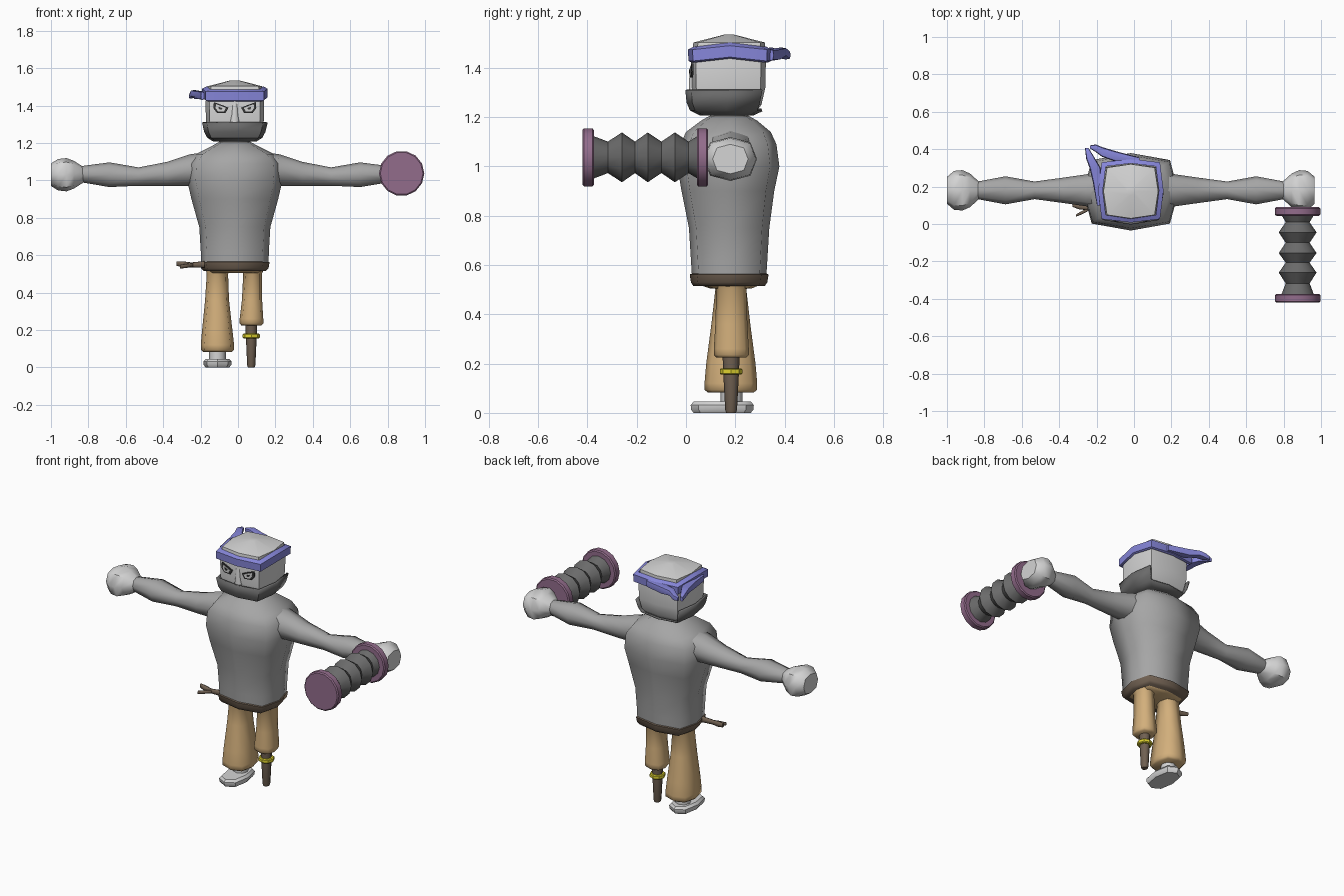
import bpy, bmesh, math

CX = -0.017          # the body's own centre line
CY = 0.175


def material(name, rgb):
    m = bpy.data.materials.new(name)
    m.diffuse_color = (*rgb, 1)
    return m


SKIN = material("pale grey", (0.66, 0.66, 0.66))
SHIRT = material("shirt grey", (0.38, 0.38, 0.38))
DARK = material("dark grey", (0.145, 0.145, 0.145))
PURPLE = material("purple", (0.29, 0.15, 0.26))
BLUE = material("bandana blue", (0.24, 0.24, 0.70))
TAN = material("trouser tan", (0.65, 0.43, 0.20))
BROWN = material("brown", (0.165, 0.12, 0.085))
YELLOW = material("yellow", (0.75, 0.66, 0.03))
INK = material("eye black", (0.04, 0.04, 0.04))


def finish(name, bm, mat, angle):
    bmesh.ops.recalc_face_normals(bm, faces=bm.faces)
    mesh = bpy.data.meshes.new(name)
    bm.to_mesh(mesh)
    bm.free()
    mesh.materials.append(mat)
    ob = bpy.data.objects.new(name, mesh)
    bpy.context.collection.objects.link(ob)
    if angle:
        bpy.ops.object.select_all(action='DESELECT')
        ob.select_set(True)
        bpy.context.view_layer.objects.active = ob
        bpy.ops.object.shade_smooth_by_angle(angle=math.radians(angle))
    return ob


def loft(name, mat, rings, axis='z', n=8, p=3.5, angle=70, closed=False, cut=None):
    """Skin superellipse rings (t, centre a, centre b, radius a, radius b) along an axis.
    closed joins last ring to first; cut removes faces by their centre."""
    bm = bmesh.new()
    loops = []
    for t, ca, cb, ra, rb in rings:
        loop = []
        for k in range(n):
            c, s = math.cos(2 * math.pi * k / n), math.sin(2 * math.pi * k / n)
            r = (abs(c) ** p + abs(s) ** p) ** (-1 / p)
            a, b = ca + ra * r * c, cb + rb * r * s
            loop.append(bm.verts.new({'x': (t, a, b), 'y': (a, t, b), 'z': (a, b, t)}[axis]))
        loops.append(loop)
    pairs = list(zip(loops, loops[1:])) + ([(loops[-1], loops[0])] if closed else [])
    for lo, hi in pairs:
        for k in range(n):
            j = (k + 1) % n
            bm.faces.new((lo[k], lo[j], hi[j], hi[k]))
    if not closed:
        bm.faces.new(loops[0])
        bm.faces.new(loops[-1])
    if cut:
        bad = [f for f in bm.faces if cut(f.calc_center_median())]
        bmesh.ops.delete(bm, geom=bad, context='FACES')
    return finish(name, bm, mat, angle)


def plate(name, mat, outline, y, slope, depth=0.008):
    """Thin plate facing -y; slope follows the face turning away from the centre."""
    bm = bmesh.new()
    front = bm.faces.new([bm.verts.new((x, y + slope * abs(x - CX), z)) for x, z in outline])
    ext = bmesh.ops.extrude_face_region(bm, geom=[front])
    for v in ext['geom']:
        if isinstance(v, bmesh.types.BMVert):
            v.co.y += depth
    return finish(name, bm, mat, 0)


# Torso and belt
loft("torso", SHIRT, [(z, CX, cy, rx, ry) for z, cy, rx, ry in [
    (0.54, .175, .180, .150), (0.62, .175, .182, .155), (0.75, .175, .190, .163),
    (0.90, .170, .232, .188), (1.00, .172, .255, .207), (1.09, .172, .250, .195),
    (1.14, .172, .210, .172), (1.185, .175, .120, .115), (1.205, .175, .085, .080)]])
loft("belt", BROWN, [(z, CX, CY, rx, ry) for z, rx, ry in [
    (0.515, .165, .145), (0.53, .180, .155), (0.562, .186, .160), (0.566, .176, .15)]])
loft("belt_tail_upper", BROWN, [(-.18, .09, .55, .012, .018), (-.25, .085, .548, .01, .013),
                                (-.29, .09, .55, .013, .016), (-.33, .10, .555, .008, .012)], 'x')
loft("belt_tail_lower", BROWN, [(-.24, .08, .548, .008, .01), (-.28, .06, .542, .009, .011),
                                (-.31, .045, .538, .006, .01)], 'x')

# Neck and head
loft("neck", SKIN, [(1.19, CX, CY, .085, .078), (1.24, CX, CY, .085, .078)], p=2.5)
loft("head", SKIN, [(z, CX, cy, rx, ry) for z, cy, rx, ry in [
    (1.222, .168, .120, .115), (1.25, .168, .142, .138), (1.32, .172, .155, .150),
    (1.42, .172, .156, .152), (1.503, .175, .146, .145), (1.535, .175, .02, .02)]],
     p=5, angle=50)
loft("nose", SKIN, [(1.31, CX, .028, .026, .016), (1.35, CX, .027, .018, .015),
                    (1.415, CX, .028, .014, .008)], p=2)

# Beard band: wraps front and sides, open at the back
beard = loft("beard", DARK, [(1.218, CX, .165, .110, .105), (1.235, CX, .165, .138, .140),
                             (1.262, CX, .166, .152, .152), (1.312, CX, .169, .164, .160)],
             p=5, angle=40, cut=lambda c: c.y > 0.28 or c.z > 1.311)
solid = beard.modifiers.new("thickness", 'SOLIDIFY')
solid.thickness = 0.012

# Eyes: dark rim, pale eye and pupil as thin plates
rim = [(.034, 1.388), (.062, 1.400), (.112, 1.418), (.115, 1.386), (.096, 1.361), (.050, 1.360)]
for side, word in ((-1, "right"), (1, "left")):
    for part, mat, scale, y in (("eye_rim", INK, 1, .010), ("eye", SKIN, .68, .007),
                                ("pupil", INK, .25, .004)):
        pts = [(CX + side * (.077 + (x - .077) * scale), 1.385 + (z - 1.385) * scale)
               for x, z in rim]
        plate(f"{word}_{part}", mat, pts, y, 0.11)

# Bandana: a closed sloping band, lifted at the sides, with two tied ends
band = loft("bandana", BLUE, [(1.422, CX, .178, .164, .156), (1.428, CX, .178, .175, .168),
                              (1.474, CX, .178, .175, .170), (1.487, CX, .178, .150, .146)],
            p=6, angle=45, closed=True)
for v in band.data.vertices:
    if abs(v.co.y - .178) < .02:
        v.co.z += 0.016
loft("bandana_tail_back", BLUE, [(.03, .345, 1.452, .010, .022), (-.10, .362, 1.455, .028, .024),
                                 (-.17, .385, 1.465, .026, .018), (-.205, .405, 1.452, .020, .018),
                                 (-.235, .412, 1.448, .008, .012)], 'x', angle=45)
loft("bandana_tail_side", BLUE, [(.10, -.190, 1.452, .008, .022), (.22, -.195, 1.455, .024, .024),
                                 (.30, -.208, 1.460, .030, .018), (.35, -.232, 1.465, .024, .018),
                                 (.405, -.252, 1.450, .010, .014)], 'y', angle=45)

# Arms and fists
for side, word in ((-1, "right"), (1, "left")):
    loft(f"{word}_arm", SHIRT, [(CX + side * d, .18, z, ry, rz) for d, z, ry, rz in [
        (.16, 1.060, .110, .090), (.24, 1.055, .085, .084), (.36, 1.035, .068, .064),
        (.515, 1.020, .047, .049), (.67, 1.030, .075, .066), (.83, 1.033, .045, .042)]],
         'x', p=2.3)
    loft(f"{word}_fist", SKIN, [(CX + side * d, .18, 1.03, ry, rz) for d, ry, rz in [
        (.81, .045, .042), (.86, .090, .074), (.90, .108, .089),
        (.945, .104, .084), (.983, .072, .060)]], 'x', p=2.5, angle=50)

# Bellows weapon: folded tube between two discs
SX, SZ = 0.875, 1.037
folds = [(-.380, .088), (-.317, .064), (-.260, .101), (-.207, .064), (-.155, .101),
         (-.100, .064), (-.045, .101), (.010, .064), (.050, .088)]
loft("bellows", DARK, [(y, SX, SZ, r, r) for y, r in folds], 'y', n=12, p=2, angle=35)
for word, y in (("front", -.42), ("rear", .044)):
    loft(f"{word}_disc", PURPLE, [(y + d, SX, SZ, r, r) for d, r in
                                  [(0, .114), (.006, .121), (.040, .121), (.046, .114)]],
         'y', n=14, p=2, angle=40)

# Trousers
loft("hips", TAN, [(.55, CX, CY, .165, .140), (.525, CX, CY, .162, .138),
                   (.505, CX, .182, .140, .085)])
loft("right_trouser_leg", TAN, [(z, cx, .182, rx, ry) for z, cx, rx, ry in [
    (.54, -.100, .075, .085), (.50, -.110, .057, .063), (.36, -.112, .064, .079),
    (.20, -.111, .081, .100), (.12, -.110, .089, .107), (.093, -.110, .088, .106),
    (.082, -.110, .076, .092)]], p=2.7)
loft("left_trouser_leg", TAN, [(z, cx, .184, rx, ry) for z, cx, rx, ry in [
    (.54, .075, .070, .082), (.50, .078, .050, .061), (.36, .075, .054, .065),
    (.26, .072, .063, .071), (.235, .072, .063, .071), (.224, .072, .054, .060)]], p=2.7)

# Right foot
loft("ankle", SKIN, [(.035, -.11, .185, .045, .045), (.10, -.11, .185, .045, .045)], p=2)
loft("shoe", SKIN, [(0, -.11, .147, .064, .116), (.014, -.11, .147, .074, .127),
                    (.032, -.11, .147, .075, .128), (.046, -.11, .147, .062, .116)],
     p=2.5, angle=40)

# Left peg leg with its ring
loft("peg_leg", BROWN, [(0, .071, .183, .018, .020), (.012, .071, .183, .022, .024),
                        (.165, .071, .183, .029, .032), (.24, .071, .183, .032, .035)], p=2)
loft("peg_ring", YELLOW, [(.155, .071, .183, .041, .041), (.160, .071, .183, .046, .046),
                          (.176, .071, .183, .046, .046), (.181, .071, .183, .041, .041)],
     p=2, angle=40)
